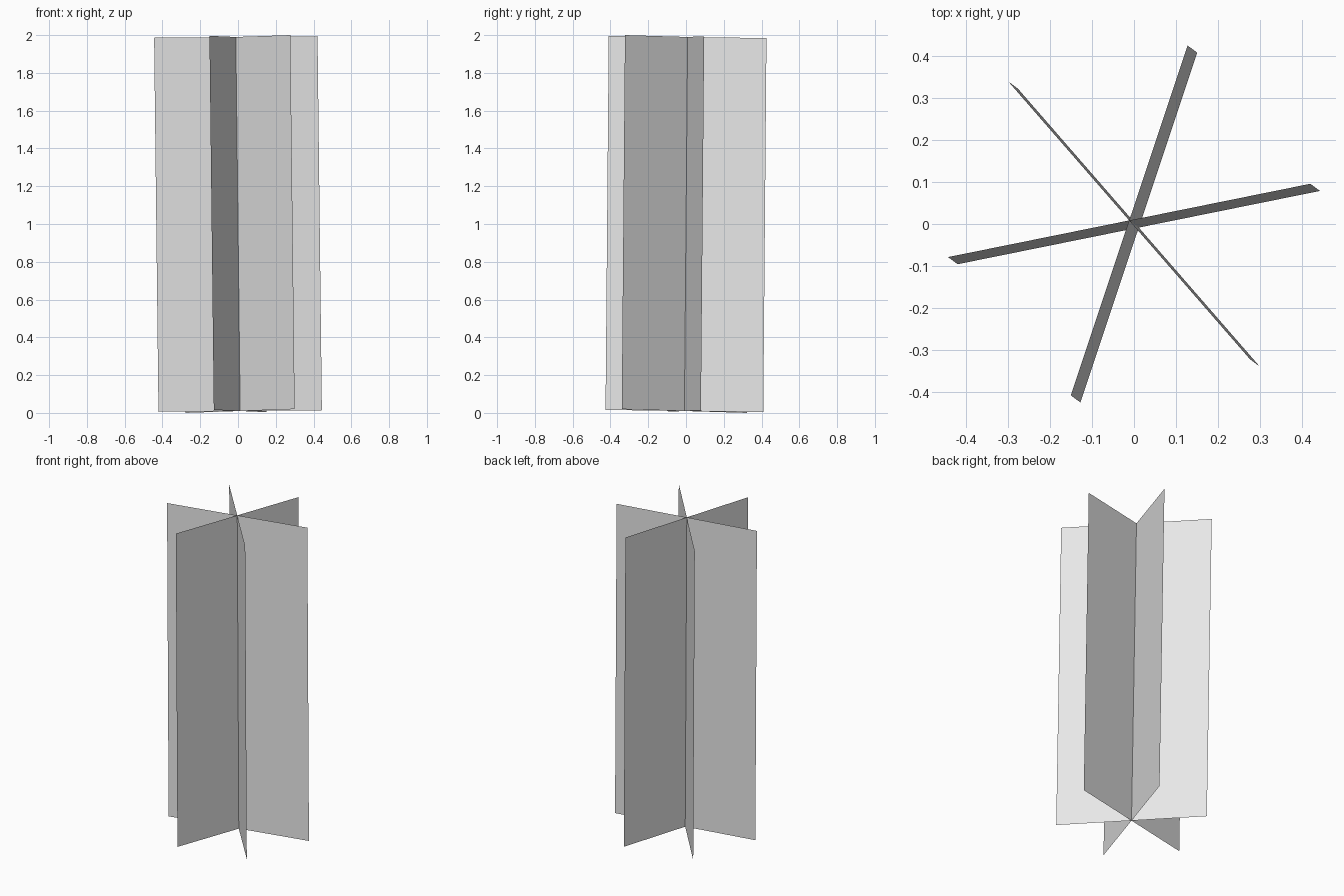
import bpy
from mathutils import Vector

cube = bpy.data.objects.get("Cube")
if cube:
    bpy.data.objects.remove(cube, do_unlink=True)

# Single pale grey material
grey = bpy.data.materials.new("pale_grey")
grey.use_nodes = True
grey.diffuse_color = (0.8, 0.8, 0.8, 1)
grey.node_tree.nodes["Principled BSDF"].inputs["Base Color"].default_value = (0.8, 0.8, 0.8, 1)

# The blades share one slightly leaning centre line
CENTRE = Vector((0, 0, 1))
HALF_AXIS = Vector((-0.0115, 0.0085, 0.99))


def add_blade(name, half_width):
    """Flat rectangular sheet spanning both sides of the centre line."""
    w = Vector(half_width)
    corners = [CENTRE + w * s + HALF_AXIS * t
               for s, t in ((-1, -1), (1, -1), (1, 1), (-1, 1))]
    mesh = bpy.data.meshes.new(name)
    mesh.from_pydata(corners, [], [(0, 1, 2, 3)])
    mesh.materials.append(grey)
    obj = bpy.data.objects.new(name, mesh)
    bpy.context.collection.objects.link(obj)


# Three crossing blades, sixty degrees apart
add_blade("wide_blade", (0.4325, 0.0875, 0.004))
add_blade("deep_blade", (0.1395, 0.4175, -0.006))
add_blade("diagonal_blade", (0.2885, -0.3315, 0.010))
